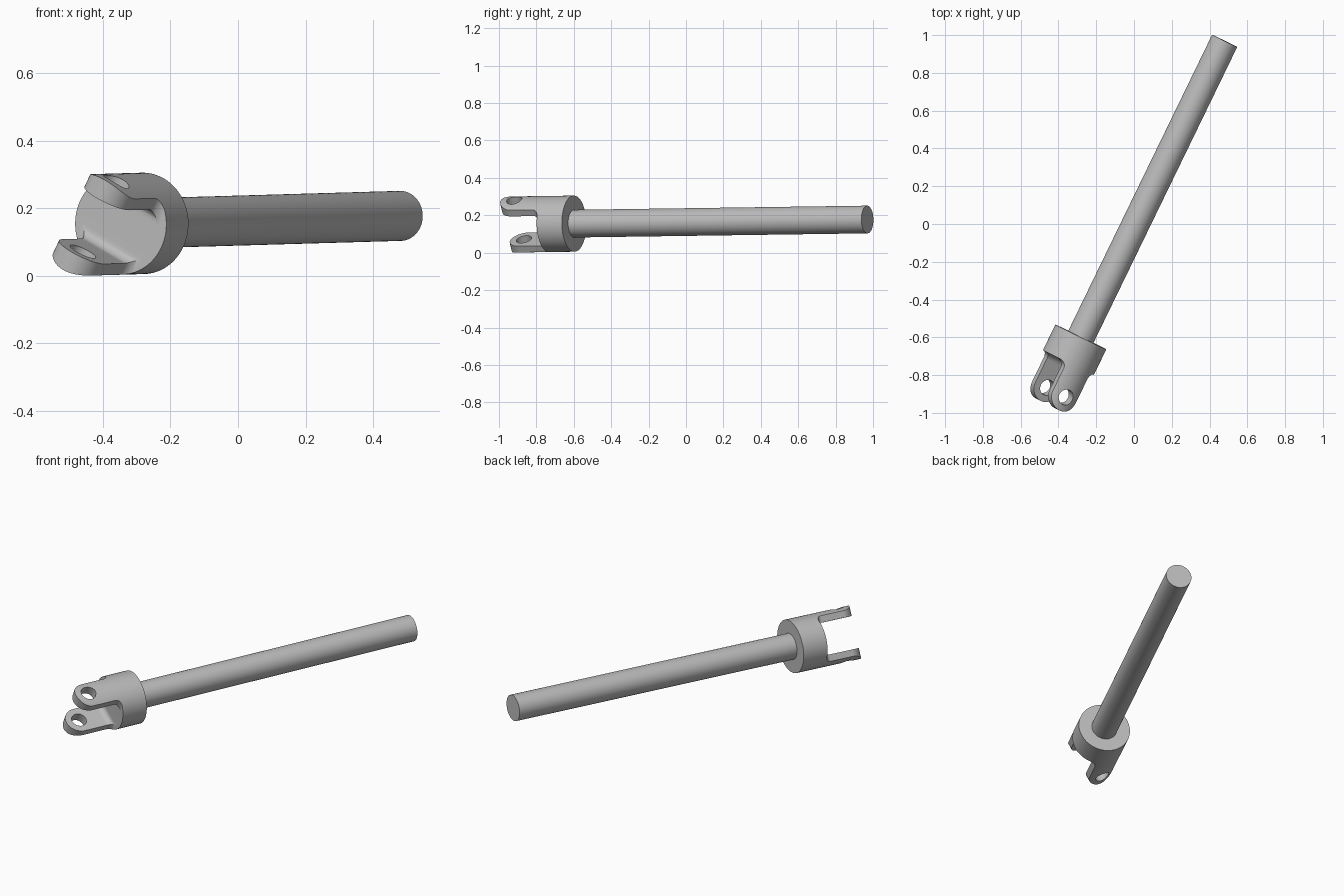
import bpy
import bmesh
from math import sin, cos, pi, radians
from mathutils import Matrix, Vector

if "Cube" in bpy.data.objects:
    bpy.data.objects.remove(bpy.data.objects["Cube"])

# Main dimensions, measured along the shaft from the fork floor
HUB_R, HUB_LEN = 0.15, 0.15
SHAFT_R, SHAFT_END = 0.074, 1.893
ARM_HALF, PIN_Y, PIN_R = 0.078, -0.17, 0.042
SLOT_HALF, FILLET = 0.09, 0.035
ROLL = radians(28)

# Local frame: X across the arms, Y along the shaft, Z from arm to arm
axis = Vector((0.437, 0.8996, 0.0127)).normalized()
side = axis.cross(Vector((0, 0, 1))).normalized()
up = side.cross(axis)
normal = side * sin(ROLL) + up * cos(ROLL)
frame = Matrix((axis.cross(normal), axis, normal)).transposed().to_4x4()
frame.translation = (-0.347, -0.733, 0.1535)

steel = bpy.data.materials.new("grey_steel")
steel.use_nodes = True
grey = (0.5, 0.5, 0.5, 1)
steel.diffuse_color = grey
steel.node_tree.nodes["Principled BSDF"].inputs["Base Color"].default_value = grey


def make_object(name, bm):
    bmesh.ops.recalc_face_normals(bm, faces=bm.faces)
    mesh = bpy.data.meshes.new(name)
    bm.to_mesh(mesh)
    bm.free()
    mesh.materials.append(steel)
    obj = bpy.data.objects.new(name, mesh)
    bpy.context.collection.objects.link(obj)
    obj.matrix_world = frame
    return obj


def rod(name, radius, start, end, along="Y", sides=96):
    bm = bmesh.new()
    bmesh.ops.create_cone(bm, cap_ends=True, segments=sides, radius1=radius,
                          radius2=radius, depth=end - start)
    bmesh.ops.translate(bm, verts=bm.verts, vec=(0, 0, (start + end) / 2))
    if along == "Y":
        bmesh.ops.rotate(bm, verts=bm.verts, matrix=Matrix.Rotation(-pi / 2, 3, "X"))
    return make_object(name, bm)


def prism(name, points, half, place):
    """Extrude a closed outline by half to both sides."""
    bm = bmesh.new()
    face = bm.faces.new([bm.verts.new(place(a, b, -half)) for a, b in points])
    new = bmesh.ops.extrude_face_region(bm, geom=[face])["geom"]
    verts = [v for v in new if isinstance(v, bmesh.types.BMVert)]
    bmesh.ops.translate(bm, verts=verts, vec=Vector(place(0, 0, 2 * half)))
    return make_object(name, bm)


def arc(cx, cy, r, start, end, steps=12):
    angles = [radians(start + (end - start) * i / steps) for i in range(steps + 1)]
    return [(cx + r * cos(a), cy + r * sin(a)) for a in angles]


def cut(target, cutter, operation):
    mod = target.modifiers.new("cut", "BOOLEAN")
    mod.object, mod.operation, mod.solver = cutter, operation, "EXACT"
    bpy.context.view_layer.objects.active = target
    bpy.ops.object.modifier_apply(modifier=mod.name)
    bpy.data.objects.remove(cutter)


# Fork turned from one round bar
fork = rod("fork", HUB_R, -0.3, HUB_LEN)

# Rounded arm outline with filleted shoulders
right_side = arc(ARM_HALF + FILLET, -FILLET, FILLET, 90, 180)
left_side = [(-x, y) for x, y in reversed(right_side)]
outline = ([(-0.2, 0.2), (0.2, 0.2), (0.2, 0)] + right_side
           + arc(0, PIN_Y, ARM_HALF, 0, -180, 32) + left_side + [(-0.2, 0)])
cut(fork, prism("arm_outline", outline, 0.2, lambda a, b, h: (a, b, h)), "INTERSECT")

# Slot between the arms with a rounded floor
inner = SLOT_HALF - FILLET
slot = ([(-SLOT_HALF, -0.4), (SLOT_HALF, -0.4)]
        + arc(inner, -FILLET, FILLET, 0, 90) + arc(-inner, -FILLET, FILLET, 90, 180))
cut(fork, prism("slot", slot, 0.25, lambda a, b, h: (h, b, a)), "DIFFERENCE")

# Pin hole through both arms
pin = rod("pin_hole", PIN_R, -0.3, 0.3, "Z", 48)
pin.matrix_world = frame @ Matrix.Translation((0, PIN_Y, 0))
bpy.context.view_layer.update()
cut(fork, pin, "DIFFERENCE")

# Long plain shaft
shaft = rod("shaft", SHAFT_R, HUB_LEN - 0.02, SHAFT_END)

# Smooth curves, crisp edges
for obj in (fork, shaft):
    bpy.ops.object.select_all(action="DESELECT")
    obj.select_set(True)
    bpy.context.view_layer.objects.active = obj
    bpy.ops.object.shade_smooth_by_angle(angle=radians(30))
